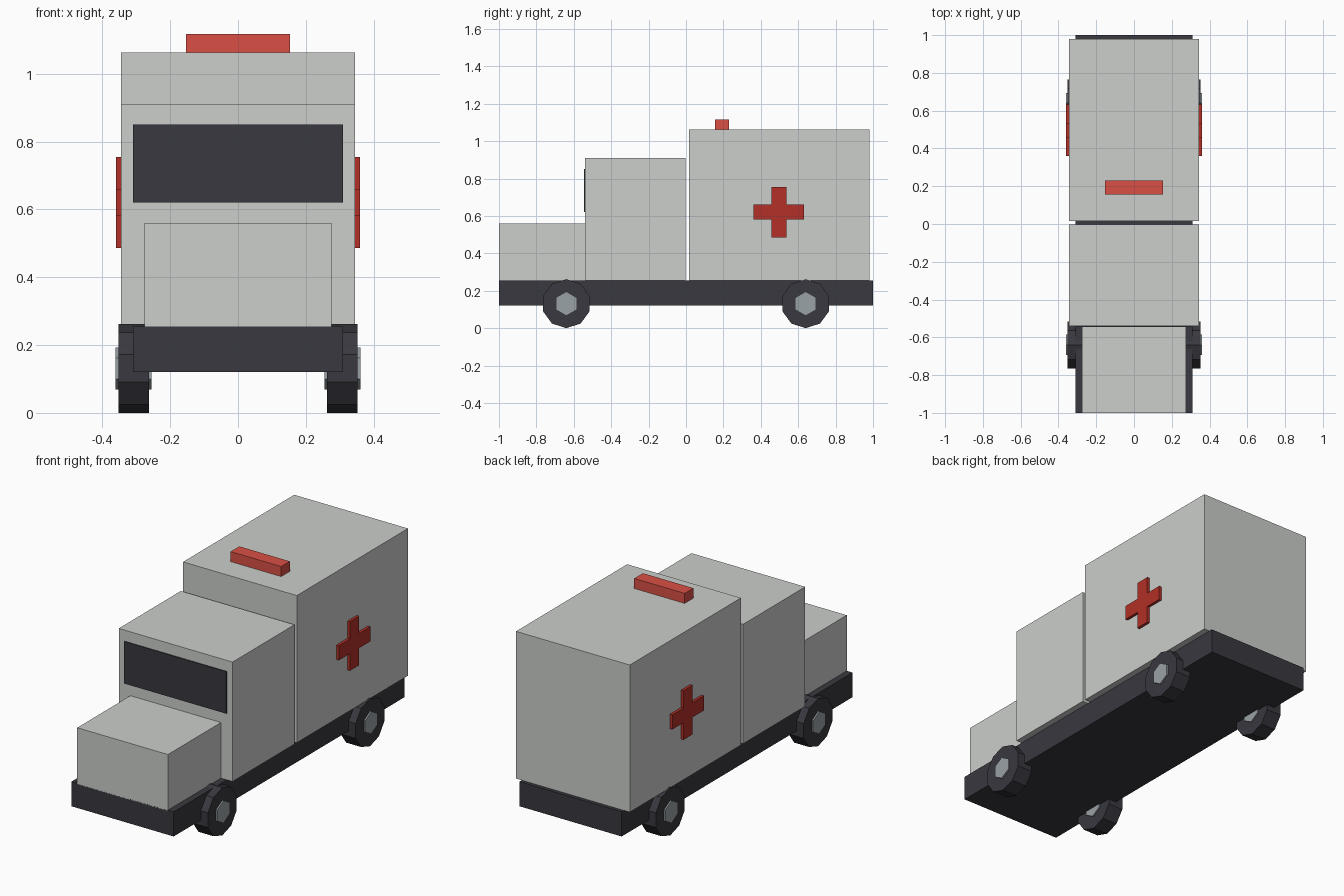
import bpy
import math

cube = bpy.data.objects.get("Cube")
if cube:
    bpy.data.objects.remove(cube, do_unlink=True)


def material(name, r, g, b):
    mat = bpy.data.materials.new(name)
    mat.use_nodes = True
    mat.diffuse_color = (r, g, b, 1)
    mat.node_tree.nodes["Principled BSDF"].inputs["Base Color"].default_value = (r, g, b, 1)
    return mat


white = material("body white", 0.60, 0.62, 0.60)
dark = material("dark grey", 0.04, 0.04, 0.05)
red = material("cross red", 0.45, 0.03, 0.02)
beacon = material("beacon red", 0.70, 0.08, 0.06)
silver = material("hub silver", 0.32, 0.36, 0.38)


def box(name, mat, x, y, z):
    """Box spanning the given (low, high) range on each axis."""
    spans = (x, y, z)
    bpy.ops.mesh.primitive_cube_add(size=1, location=[(a + b) / 2 for a, b in spans])
    obj = bpy.context.object
    obj.name = name
    obj.scale = [b - a for a, b in spans]
    bpy.ops.object.transform_apply(location=False, rotation=False, scale=True)
    obj.data.materials.append(mat)
    return obj


def disc(name, mat, sides, radius, x, y, z):
    """Prism lying along x with one corner pointing up."""
    bpy.ops.mesh.primitive_cylinder_add(
        vertices=sides, radius=radius, depth=x[1] - x[0],
        location=((x[0] + x[1]) / 2, y, z), rotation=(math.pi / 2, 0, math.pi / 2))
    obj = bpy.context.object
    obj.name = name
    obj.data.materials.append(mat)
    return obj


# Chassis and body
box("chassis", dark, (-0.31, 0.31), (-1, 1), (0.12, 0.255))
box("hood", white, (-0.275, 0.275), (-1, -0.535), (0.25, 0.56))
box("cab", white, (-0.345, 0.345), (-0.54, -0.003), (0.255, 0.91))
box("rear_body", white, (-0.345, 0.345), (0.017, 0.98), (0.255, 1.062))
box("windscreen", dark, (-0.31, 0.31), (-0.546, -0.538), (0.62, 0.85))
box("roof_beacon", beacon, (-0.153, 0.153), (0.155, 0.23), (1.06, 1.117))

# Side crosses and wheels
for side, s in (("left", 1), ("right", -1)):
    def span(a, b):
        return tuple(sorted((s * a, s * b)))
    box(f"{side}_cross_bar", red, span(0.34, 0.36), (0.36, 0.632), (0.58, 0.66))
    box(f"{side}_cross_post", red, span(0.34, 0.36), (0.456, 0.536), (0.486, 0.755))
    for end, y in (("front", -0.64), ("rear", 0.64)):
        disc(f"{end}_{side}_tyre", dark, 10, 0.131, span(0.262, 0.353), y, 0.131)
        disc(f"{end}_{side}_hub", silver, 6, 0.062, span(0.255, 0.361), y, 0.131)
